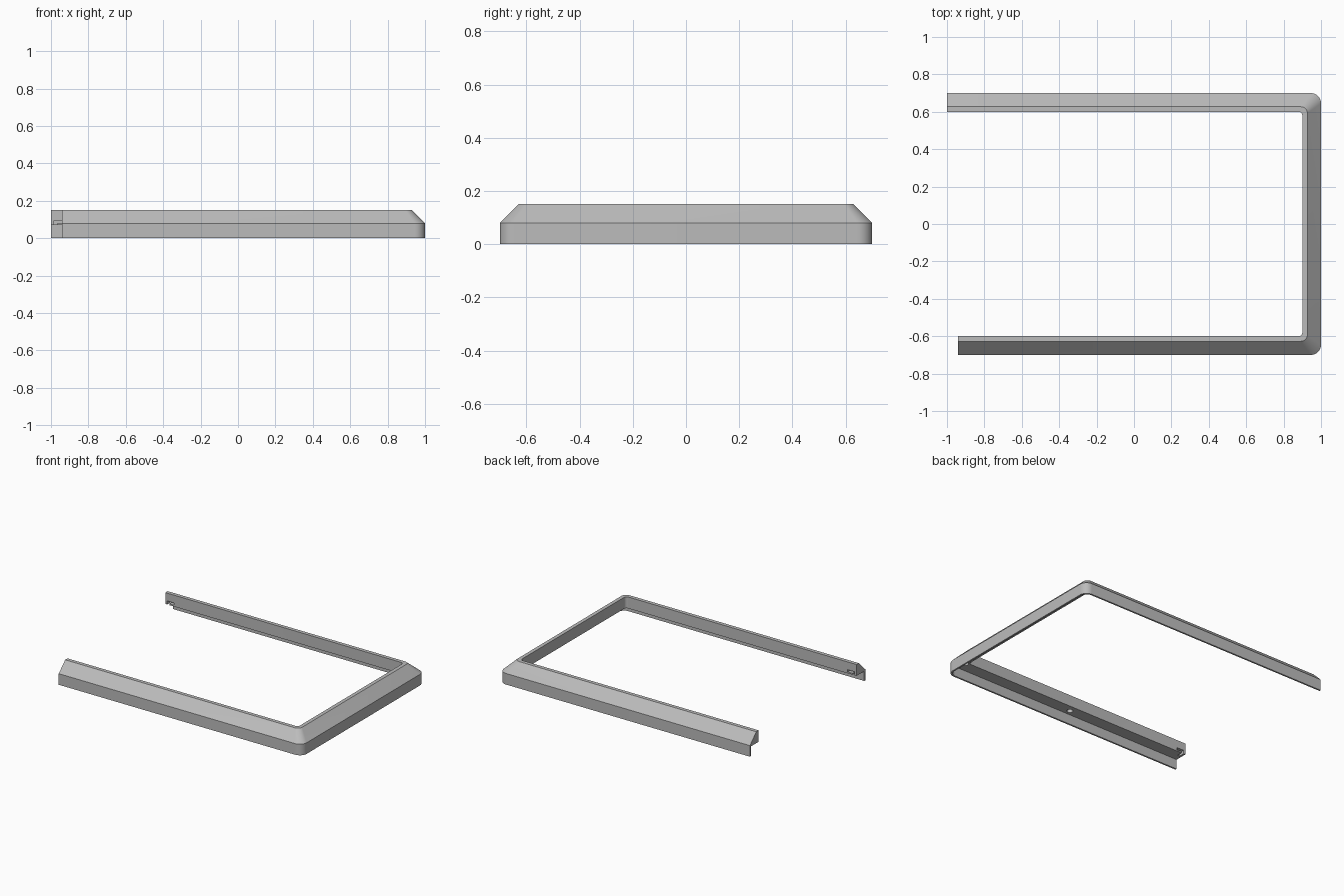
import bpy, bmesh, math
from mathutils import Matrix

cube = bpy.data.objects.get("Cube")
if cube:
    bpy.data.objects.remove(cube, do_unlink=True)

grey = bpy.data.materials.new("light_grey")
grey.use_nodes = True
colour = (0.5, 0.5, 0.5, 1)
grey.diffuse_color = colour
grey.node_tree.nodes["Principled BSDF"].inputs["Base Color"].default_value = colour

HALF_Y = 0.70
FRONT_END, BACK_END = -0.94, -1.0
INNER, TOP, FLOOR, LIP = 0.10, 0.152, 0.07, 0.012
STEPS = 10


def make_object(name, bm):
    bmesh.ops.recalc_face_normals(bm, faces=bm.faces)
    mesh = bpy.data.meshes.new(name)
    bm.to_mesh(mesh)
    bm.free()
    mesh.materials.append(grey)
    obj = bpy.data.objects.new(name, mesh)
    bpy.context.collection.objects.link(obj)
    return obj


def u_path(inset, radius):
    """U-shaped path with two rounded corners, inset from the outside."""
    x, y = 1 - inset, HALF_Y - inset
    points = [(FRONT_END, -y)]
    for side in (-1, 1):
        for i in range(STEPS + 1):
            a = math.pi / 2 * (i / STEPS - (1 if side < 0 else 0))
            points.append((x - radius + radius * math.cos(a),
                           side * (y - radius) + radius * math.sin(a)))
    points.append((BACK_END, y))
    return points


# Frame: bevelled section with a thin outer lip, swept along the U
# each section point is inset, height, corner radius
section = [(0, 0, 0.055), (0, 0.08, 0.055), (0.073, TOP, 0.035), (INNER, TOP, 0.02),
           (INNER, FLOOR, 0.02), (LIP, FLOOR, 0.045), (LIP, 0, 0.045)]
bm = bmesh.new()
rails = [[bm.verts.new((x, y, z)) for x, y in u_path(d, r)] for d, z, r in section]
for k, rail in enumerate(rails):
    nxt = rails[(k + 1) % len(rails)]
    for i in range(len(rail) - 1):
        bm.faces.new((rail[i], rail[i + 1], nxt[i + 1], nxt[i]))
for end in (0, -1):
    bm.faces.new([rail[end] for rail in rails])
frame = make_object("bezel_frame", bm)


def cut(bm):
    cutter = make_object("cutter", bm)
    cutter.hide_render = True
    mod = frame.modifiers.new("cut", "BOOLEAN")
    mod.operation, mod.solver, mod.object = "DIFFERENCE", "EXACT", cutter
    bpy.context.view_layer.objects.active = frame
    bpy.ops.object.modifier_apply(modifier=mod.name)
    bpy.data.objects.remove(cutter, do_unlink=True)


def cut_box(x0, x1, y0, y1, z0, z1):
    bm = bmesh.new()
    bmesh.ops.create_cube(bm, size=1, matrix=Matrix.Translation(
        ((x0 + x1) / 2, (y0 + y1) / 2, (z0 + z1) / 2))
        @ Matrix.Diagonal((x1 - x0, y1 - y0, z1 - z0, 1)))
    cut(bm)


# Hooked latch slots near the free ends
for side, end in ((-1, FRONT_END), (1, BACK_END)):
    y0, y1 = sorted((side * 0.58, side * 0.64))
    cut_box(end + 0.015, end + 0.07, y0, y1, 0.08, 0.096)
    cut_box(end + 0.015, end + 0.032, y0, y1, 0.06, 0.081)

# Blind fixing holes in the underside, at mid-arm and in the corners
for side in (-1, 1):
    for x, y in ((0, 0.65), (0.915, 0.615)):
        bm = bmesh.new()
        bmesh.ops.create_cone(bm, cap_ends=True, segments=20, radius1=0.02, radius2=0.02,
                              depth=0.04, matrix=Matrix.Translation((x, side * y, 0.08)))
        cut(bm)

# Smooth corners, sharp section edges
bpy.ops.object.select_all(action="DESELECT")
frame.select_set(True)
bpy.context.view_layer.objects.active = frame
bpy.ops.object.shade_smooth_by_angle(angle=math.radians(30))
